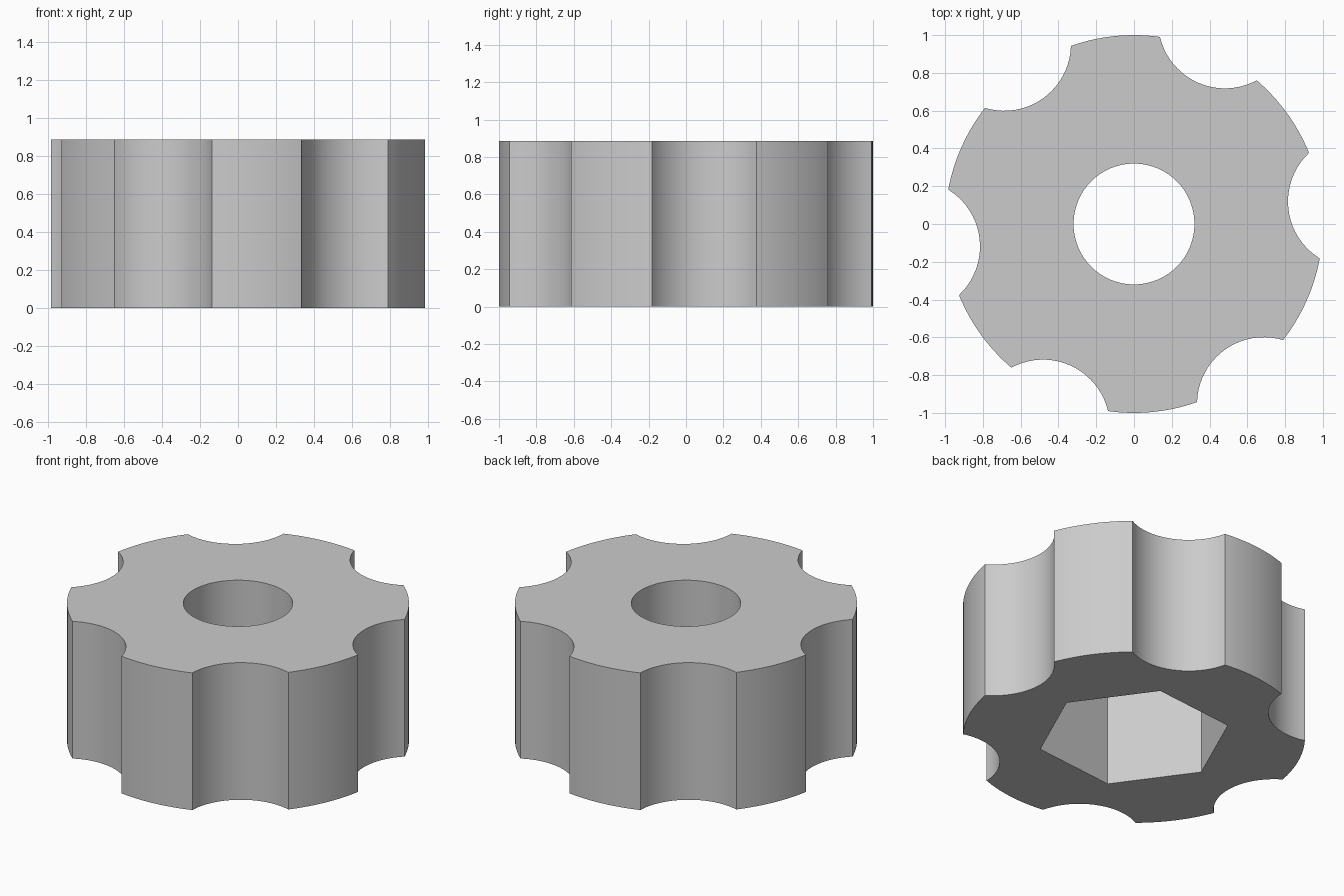
import bpy, bmesh
from math import sin, cos, pi, radians, atan2, hypot
from mathutils import Vector

HEIGHT, POCKET_TOP = 0.885, 0.585
HOLE_R, HEX_R = 0.32, 0.565
LOBES, TURN = 6, radians(5.8)          # first scallop direction
HALF, SCALLOP_C = radians(16.3), 1.175  # scallop half-angle and centre distance

cube = bpy.data.objects.get("Cube")
if cube:
    bpy.data.objects.remove(cube, do_unlink=True)


def polar(r, a):
    return Vector((r * cos(a), r * sin(a)))


def ring(r, count, start=0.0):
    return [polar(r, start + 2 * pi * i / count) for i in range(count)]


def scalloped_outline(steps=20):
    dx, dy = SCALLOP_C - cos(HALF), sin(HALF)
    scallop_r, sweep = hypot(dx, dy), atan2(dy, dx)
    pts = []
    for k in range(LOBES):
        a = TURN + k * 2 * pi / LOBES
        # concave finger scallop
        for i in range(steps):
            t = pi + sweep * (1 - 2 * i / steps)
            pts.append(polar(SCALLOP_C, a) + polar(scallop_r, a + t))
        # rounded land up to the next scallop
        land = 2 * pi / LOBES - 2 * HALF
        for i in range(steps):
            pts.append(polar(1, a + HALF + land * i / steps))
    return pts


bm = bmesh.new()


def wall(points, z0, z1):
    """Vertical wall around a closed loop; returns its lower and upper edges."""
    low, high = ([bm.verts.new((p.x, p.y, z)) for p in points] for z in (z0, z1))
    n = len(points)
    for i in range(n):
        j = (i + 1) % n
        bm.faces.new((low[i], low[j], high[j], high[i]))
    return [[bm.edges.get((vs[i], vs[(i + 1) % n])) for i in range(n)]
            for vs in (low, high)]


def cap(outer, inner, up):
    bmesh.ops.triangle_fill(bm, edges=outer + inner, use_beauty=True,
                            normal=(0, 0, up))


# Outer grip, hexagonal nut pocket and round bore
grip_low, grip_high = wall(scalloped_outline(), 0, HEIGHT)
hex_low, hex_high = wall(ring(HEX_R, 6, TURN), 0, POCKET_TOP)
bore_low, bore_high = wall(ring(HOLE_R, 96), POCKET_TOP, HEIGHT)

# Top face, underside and pocket ceiling
cap(grip_high, bore_high, 1)
cap(grip_low, hex_low, -1)
cap(hex_high, bore_low, -1)
bmesh.ops.recalc_face_normals(bm, faces=bm.faces)

mesh = bpy.data.meshes.new("knob_body")
bm.to_mesh(mesh)
bm.free()
knob = bpy.data.objects.new("knob_body", mesh)
bpy.context.collection.objects.link(knob)

# Plain grey material
grey = bpy.data.materials.new("light_grey")
grey.use_nodes = True
colour = (0.6, 0.6, 0.6, 1)
grey.diffuse_color = colour
grey.node_tree.nodes["Principled BSDF"].inputs["Base Color"].default_value = colour
mesh.materials.append(grey)

# Smooth curves, crisp rims
bpy.ops.object.select_all(action='DESELECT')
bpy.context.view_layer.objects.active = knob
knob.select_set(True)
bpy.ops.object.shade_smooth_by_angle(angle=radians(30))
